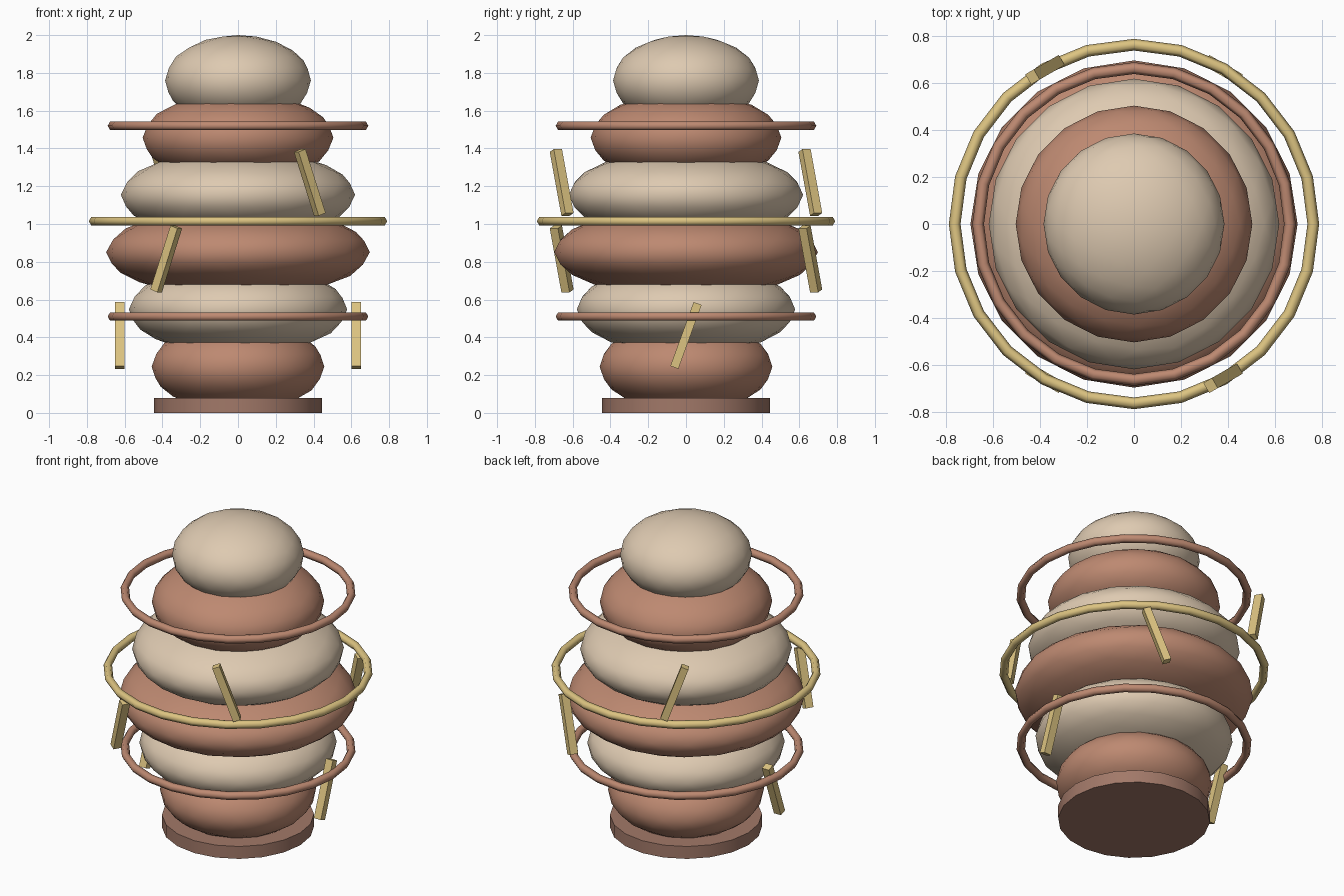
import bpy
import math
from mathutils import Matrix

cube = bpy.data.objects.get("Cube")
if cube:
    bpy.data.objects.remove(cube, do_unlink=True)


def material(name, color):
    mat = bpy.data.materials.new(name)
    mat.use_nodes = True
    rgba = (*color, 1.0)
    mat.diffuse_color = rgba
    mat.node_tree.nodes["Principled BSDF"].inputs["Base Color"].default_value = rgba
    return mat


CREAM = material("cream stone", (0.73, 0.59, 0.44))
CLAY = material("terracotta stone", (0.51, 0.25, 0.165))
GOLD = material("pale gold", (0.72, 0.55, 0.22))
BROWN = material("brown clay", (0.36, 0.19, 0.14))


def finish(name, mat, smooth=True):
    obj = bpy.context.object
    obj.name = name
    obj.data.materials.append(mat)
    if smooth:
        bpy.ops.object.shade_smooth_by_angle(angle=math.radians(65))
    return obj


# Foot disc
bpy.ops.mesh.primitive_cylinder_add(vertices=20, radius=0.445, depth=0.08,
                                    location=(0, 0, 0.04))
finish("base_disc", BROWN)

# Stack of squashed, overlapping stones in alternating colours
HALF_HEIGHT = 0.24
for i, radius in enumerate((0.457, 0.578, 0.698, 0.62, 0.505, 0.386)):
    bpy.ops.mesh.primitive_ico_sphere_add(subdivisions=3, radius=1,
                                          location=(0, 0, 0.245 + 0.303 * i))
    stone = finish(f"stone_{i + 1}", CREAM if i % 2 else CLAY)
    stone.data.transform(Matrix.Diagonal((radius, radius, HALF_HEIGHT, 1)))

# Floating rings
for name, z, radius, mat in (("lower_ring", 0.51, 0.665, CLAY),
                             ("middle_ring", 1.015, 0.765, GOLD),
                             ("upper_ring", 1.52, 0.665, CLAY)):
    bpy.ops.mesh.primitive_torus_add(major_radius=radius, minor_radius=0.025,
                                     major_segments=24, minor_segments=6,
                                     location=(0, 0, z))
    finish(name, mat)

# Slanted bars around the stack, leaning to alternate sides
for i in range(6):
    level = i % 3
    radius = 0.76 if level else 0.625
    lean = math.radians(-20 if i % 2 == 0 else 20)
    bpy.ops.mesh.primitive_cube_add(size=1)
    bar = finish(f"floating_bar_{i + 1}", GOLD, smooth=False)
    bar.data.transform(Matrix.Diagonal((0.05, 0.045, 0.36, 1)))
    bar.matrix_world = (Matrix.Rotation(math.radians(60 * i), 4, "Z")
                        @ Matrix.Translation((radius, 0, 0.41 + 0.405 * level))
                        @ Matrix.Rotation(lean, 4, "X"))
